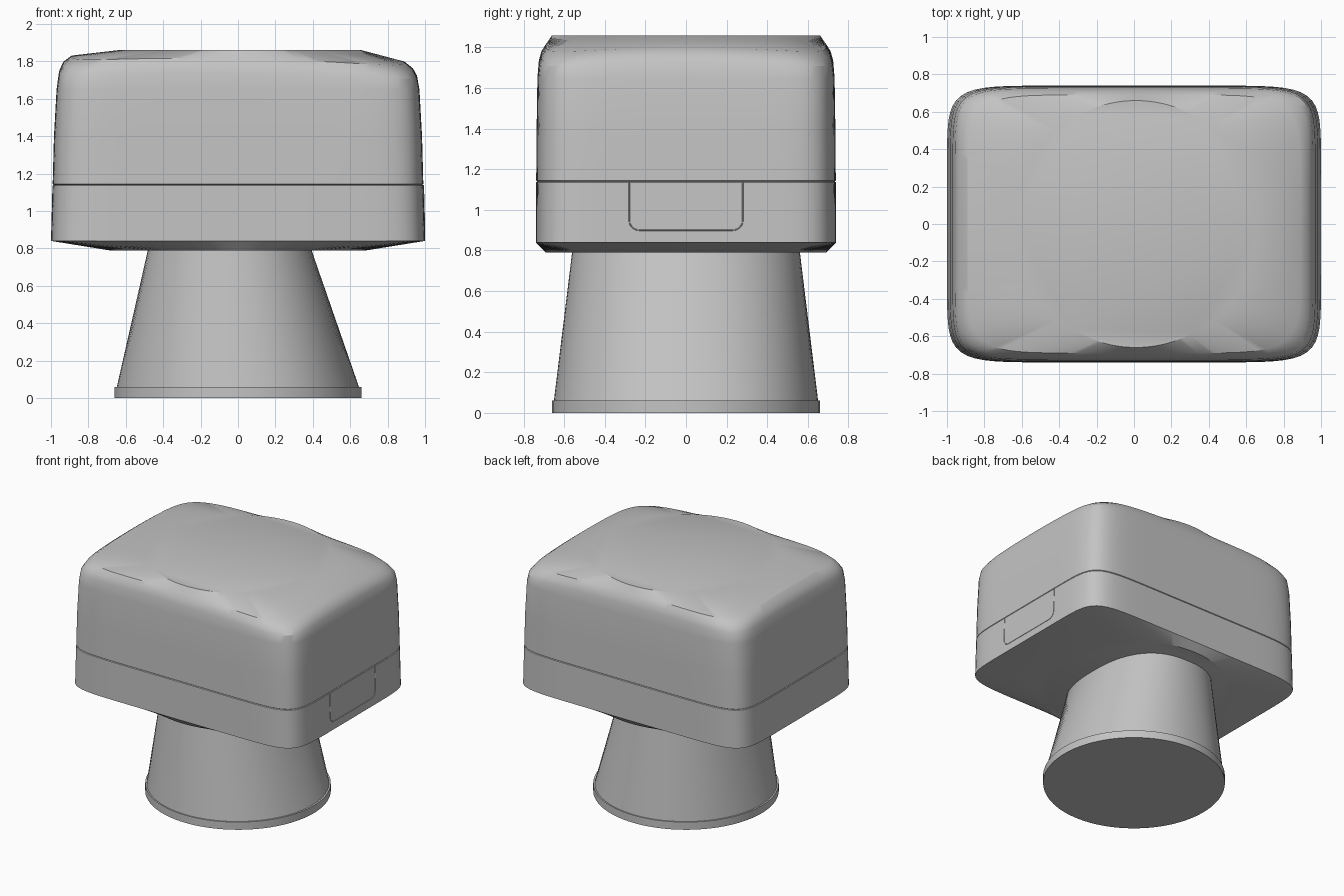
import bpy, bmesh, math

cube = bpy.data.objects.get("Cube")
if cube:
    bpy.data.objects.remove(cube)

# One plain grey material
grey = bpy.data.materials.new("plain_grey")
grey.use_nodes = True
colour = (0.55, 0.55, 0.55, 1)
grey.diffuse_color = colour
grey.node_tree.nodes["Principled BSDF"].inputs["Base Color"].default_value = colour


def superellipse(t, a, b, n):
    c, s = math.cos(t), math.sin(t)
    k = (abs(c) ** n + abs(s) ** n) ** (-1 / n)
    return a * c * k, b * s * k


def loft(name, rings, segments):
    """Rings are (centre x, half width, half depth, z, exponent, droop)."""
    bm = bmesh.new()
    loops = []
    for cx, a, b, z, n, droop in rings:
        loop = []
        for i in range(segments):
            x, y = superellipse(math.tau * i / segments, a, b, n)
            # Corners sink a little and the right edge sits lower
            drop = droop * ((x / a * y / b) ** 2 + 0.6 * x)
            loop.append(bm.verts.new((cx + x, y, z - drop)))
        loops.append(loop)
    for low, high in zip(loops, loops[1:]):
        for i in range(segments):
            j = (i + 1) % segments
            bm.faces.new((low[i], low[j], high[j], high[i]))
    bm.faces.new(loops[0][::-1])
    bm.faces.new(loops[-1])
    mesh = bpy.data.meshes.new(name)
    bm.to_mesh(mesh)
    bm.free()
    obj = bpy.data.objects.new(name, mesh)
    bpy.context.collection.objects.link(obj)
    mesh.materials.append(grey)
    bpy.ops.object.select_all(action='DESELECT')
    obj.select_set(True)
    bpy.context.view_layer.objects.active = obj
    bpy.ops.object.shade_smooth_by_angle(angle=math.radians(30))
    return obj


# Pillow-sided head: round underside, boxy walls with a fine seam, round flat top
seam = 1.14
loft("head", [
    (0, 0.69, 0.69, 0.79, 2, 0),
    (0, 1.0, 0.74, 0.84, 9, 0),
    (0, 0.992, 0.738, seam - 0.004, 9, 0),
    (0, 0.987, 0.733, seam, 9, 0),
    (0, 0.991, 0.738, seam + 0.004, 9, 0),
    (0, 0.984, 0.736, 1.4, 9, 0),
    (0, 0.97, 0.732, 1.65, 9, 0),
    (0, 0.957, 0.725, 1.735, 9, 0.02),
    (0, 0.935, 0.712, 1.78, 8, 0.03),
    (0, 0.89, 0.69, 1.815, 7, 0.03),
    (0.01, 0.65, 0.66, 1.86, 2, 0),
], 192)

# Leaning tapered pedestal and its round foot
loft("pedestal", [
    (0, 0.65, 0.652, 0.05, 2, 0),
    (-0.045, 0.435, 0.56, 0.80, 2.5, 0),
], 96)
loft("foot", [
    (0, 0.66, 0.66, 0, 2, 0),
    (0, 0.66, 0.66, 0.06, 2, 0),
], 96)

# Fine U-shaped panel line on the side wall
half, low, r = 0.28, 0.90, 0.05
side = [(half, seam)]
for i in range(7):
    t = math.pi / 2 * i / 6
    side.append((half - r + r * math.cos(t), low + r - r * math.sin(t)))
outline = side + [(-y, z) for y, z in reversed(side)]
curve = bpy.data.curves.new("side_panel_line", 'CURVE')
curve.dimensions = '3D'
curve.bevel_depth = 0.003
curve.bevel_resolution = 1
spline = curve.splines.new('POLY')
spline.points.add(len(outline) - 1)
for point, (y, z) in zip(spline.points, outline):
    point.co = (1.0 - 0.027 * (z - 0.84), y, z, 1)
curve.materials.append(grey)
bpy.context.collection.objects.link(bpy.data.objects.new("side_panel_line", curve))
